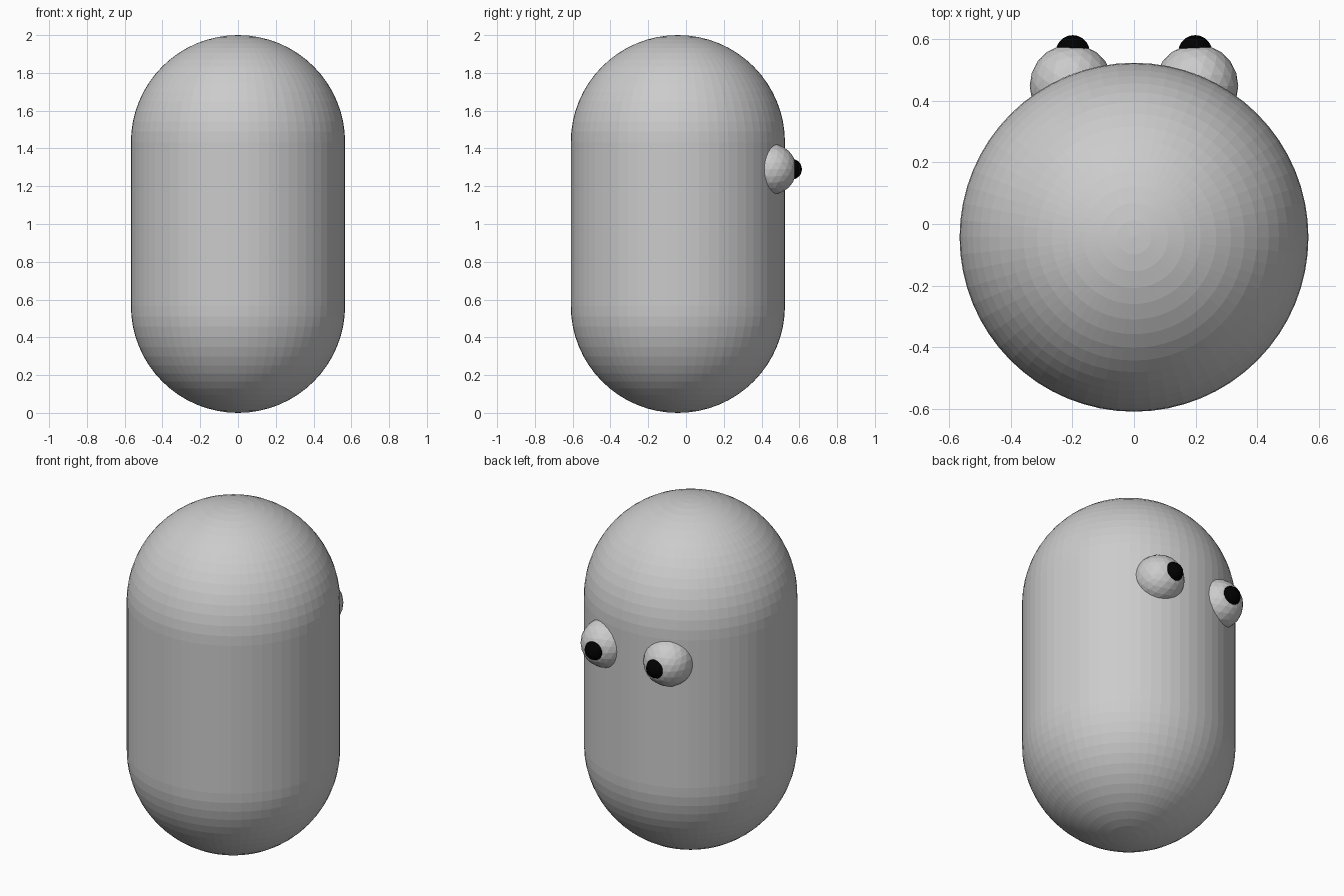
import bpy, bmesh
from math import sin, cos, pi
from mathutils import Vector

if "Cube" in bpy.data.objects:
    bpy.data.objects.remove(bpy.data.objects["Cube"])

RADIUS, HEIGHT, CENTRE_Y = 0.567, 2.0, -0.043
SIDES, CAP_RINGS = 64, 16


def finish(bm, name, location, material=None):
    mesh = bpy.data.meshes.new(name)
    bm.to_mesh(mesh)
    bm.free()
    obj = bpy.data.objects.new(name, mesh)
    obj.location = location
    bpy.context.collection.objects.link(obj)
    if material:
        mesh.materials.append(material)
    return obj


def ball(name, radius, location, detail, material=None):
    bm = bmesh.new()
    bmesh.ops.create_icosphere(bm, subdivisions=detail, radius=radius)
    return finish(bm, name, location, material)


# Capsule body: two quarter arcs joined by a straight wall, spun round z
bm = bmesh.new()
profile = []
for centre_z, start in ((RADIUS, -pi / 2), (HEIGHT - RADIUS, 0)):
    for i in range(CAP_RINGS + 1):
        a = start + i * pi / 2 / CAP_RINGS
        profile.append(bm.verts.new((RADIUS * cos(a), 0, centre_z + RADIUS * sin(a))))
edges = [bm.edges.new(pair) for pair in zip(profile, profile[1:])]
bmesh.ops.spin(bm, geom=profile + edges, cent=Vector(), axis=(0, 0, 1),
               angle=2 * pi, steps=SIDES)
bmesh.ops.remove_doubles(bm, verts=bm.verts, dist=1e-4)
bmesh.ops.recalc_face_normals(bm, faces=bm.faces)
finish(bm, "body", (0, CENTRE_Y, 0))

# Eyes on the +y side, each with a black pupil
black = bpy.data.materials.new("black")
black.diffuse_color = (0, 0, 0, 1)
black.use_nodes = True
black.node_tree.nodes["Principled BSDF"].inputs["Base Color"].default_value = black.diffuse_color
for side, x in (("left", -1), ("right", 1)):
    ball(side + "_eye", 0.136, (x * 0.203, 0.449, 1.29), 3)
    ball(side + "_pupil", 0.055, (x * 0.199, 0.559, 1.29), 3, black)
